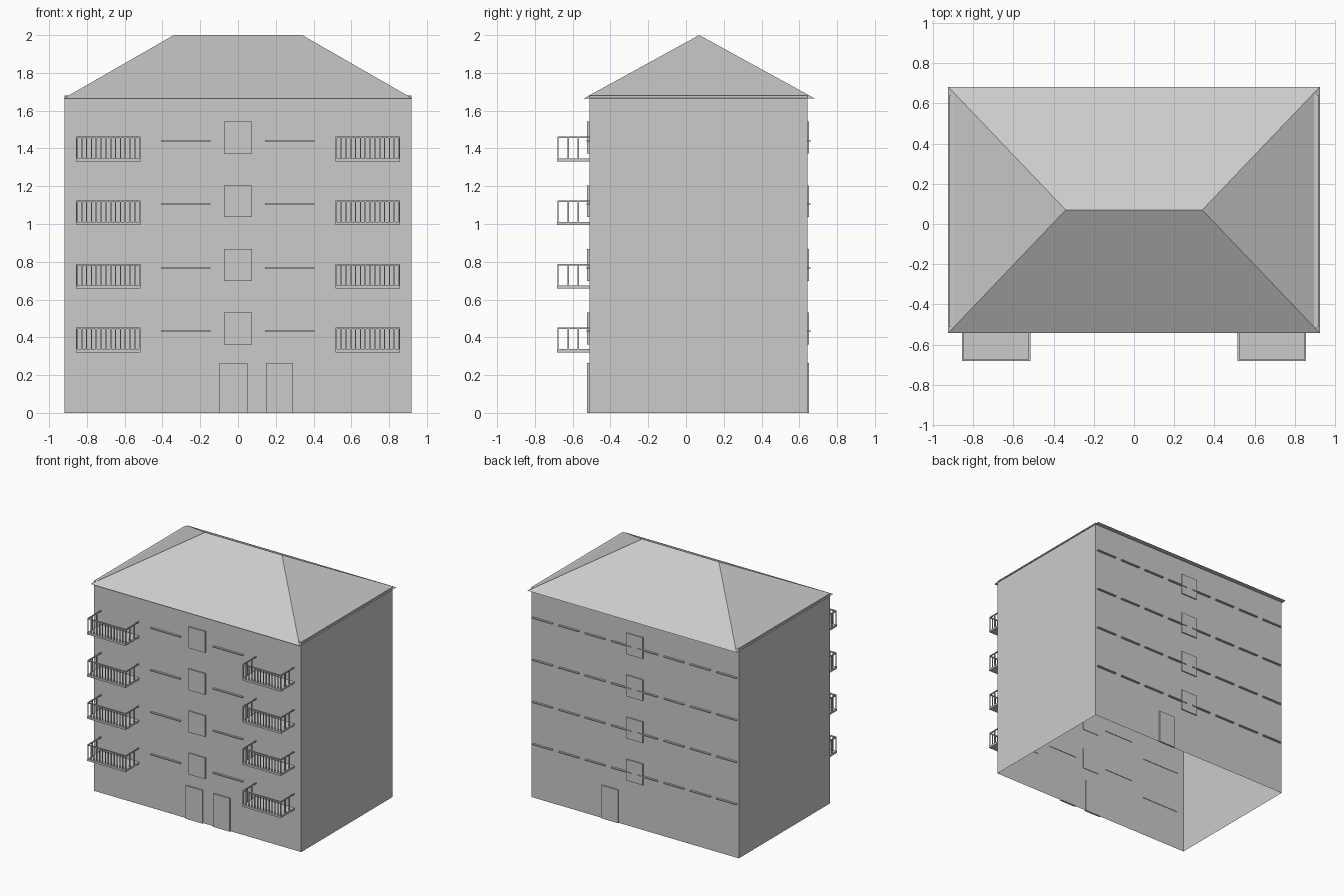
import bpy, bmesh

if "Cube" in bpy.data.objects:
    bpy.data.objects.remove(bpy.data.objects["Cube"])

YF, YB = -0.512, 0.643      # front and back wall planes
PITCH = 0.337               # storey height


def finish(bm, name):
    bmesh.ops.recalc_face_normals(bm, faces=bm.faces)
    me = bpy.data.meshes.new(name)
    bm.to_mesh(me)
    bm.free()
    ob = bpy.data.objects.new(name, me)
    bpy.context.collection.objects.link(ob)
    return ob


def add_box(bm, x, y, z):
    """Box from (min, max) pairs."""
    vs = bmesh.ops.create_cube(bm, size=1)['verts']
    for v in vs:
        v.co = [(a + b) / 2 + c * (b - a) for (a, b), c in zip((x, y, z), v.co)]
    return vs


def boxes(name, specs):
    bm = bmesh.new()
    for s in specs:
        add_box(bm, *s)
    return finish(bm, name)


# walls: open underneath
bm = bmesh.new()
add_box(bm, (-0.918, 0.918), (YF, YB), (0, 1.68))
bm.normal_update()
floor = [f for f in bm.faces if f.normal.z < -0.5]
bmesh.ops.delete(bm, geom=floor, context='FACES_ONLY')
finish(bm, "walls")

# hipped roof
bm = bmesh.new()
eave = [bm.verts.new((x, y, 1.664)) for x, y in
        ((-0.925, -0.543), (0.925, -0.543), (0.925, 0.683), (-0.925, 0.683))]
r0, r1 = [bm.verts.new((x, 0.07, 2.0)) for x in (-0.34, 0.34)]
a, b, c, d = eave
for f in ((a, b, r1, r0), (b, c, r1), (c, d, r0, r1), (d, a, r0), (d, c, b, a)):
    bm.faces.new(f)
finish(bm, "hip_roof")

front, back = (YF - 0.011, YF + 0.004), (YB - 0.004, YB + 0.009)

# doors
boxes("front_doors", [(x, front, (0, 0.265)) for x in ((-0.097, 0.05), (0.147, 0.292))])
boxes("back_door", [((0.147, 0.292), back, (0, 0.265))])

windows, sills_front, sills_back = [], [], []
for i in range(4):
    z = i * PITCH
    # stairwell windows on both faces
    windows += [((-0.073, 0.073), y, (z + 0.362, z + 0.531)) for y in (front, back)]
    # window sills
    zs = (z + 0.427, z + 0.435)
    sills_front += [(x, (YF - 0.016, YF + 0.004), zs)
                    for x in ((-0.408, -0.146), (0.144, 0.406))]
    for k in range(8):
        cx = -0.815 + k * 1.63 / 7
        sills_back.append(((cx - 0.088, cx + 0.088), (YB - 0.004, YB + 0.016), zs))
boxes("stair_windows", windows)
boxes("front_sills", sills_front)
boxes("back_sills", sills_back)

# balconies: slab, balusters, side posts and handrails
T = 0.004
for side, x0 in (("left", -0.857), ("right", 0.516)):
    x1 = x0 + 0.341
    slabs, rails = [], []
    for i in range(4):
        z = 0.321 + i * PITCH
        top = z + 0.13
        slabs.append(((x0, x1), (-0.683, YF + 0.004), (z, z + 0.016)))
        yf = -0.677
        rails.append(((x0, x1), (yf - T, yf + T), (top - 2 * T, top)))
        for k in range(14):
            x = x0 + T + k * (x1 - x0 - 2 * T) / 13
            rails.append(((x - T * .8, x + T * .8), (yf - T * .8, yf + T * .8),
                          (z + 0.016, top - T)))
        for x in (x0 + T, x1 - T):
            rails.append(((x - T, x + T), (yf, YF), (top - 2 * T, top)))
            for y in (-0.624, -0.57):
                rails.append(((x - T, x + T), (y - T, y + T), (z + 0.016, top - T)))
    boxes(side + "_balcony_slabs", slabs)
    boxes(side + "_balcony_railings", rails)
